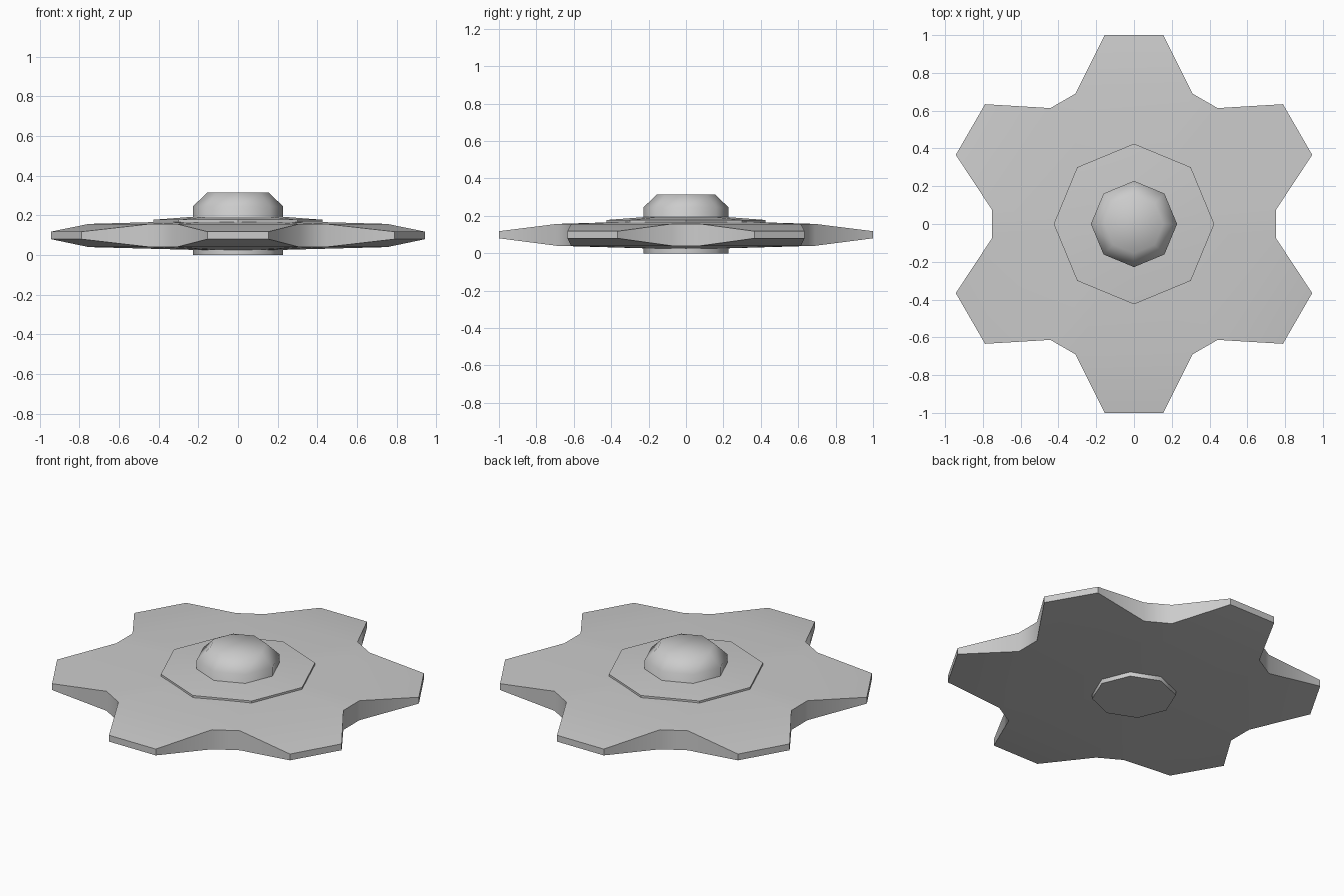
import bpy, bmesh
from math import sin, cos, pi, radians

if "Cube" in bpy.data.objects:
    bpy.data.objects.remove(bpy.data.objects["Cube"])


def finish(name, bm, angle):
    bmesh.ops.recalc_face_normals(bm, faces=bm.faces)
    mesh = bpy.data.meshes.new(name)
    bm.to_mesh(mesh)
    bm.free()
    ob = bpy.data.objects.new(name, mesh)
    bpy.context.collection.objects.link(ob)
    bpy.ops.object.select_all(action='DESELECT')
    ob.select_set(True)
    bpy.context.view_layer.objects.active = ob
    bpy.ops.object.shade_smooth_by_angle(angle=radians(angle))
    return ob


def turned(name, profile, sides, angle):
    """Stack of polygon rings (radius, z), capped at both ends."""
    bm = bmesh.new()
    rings = [[bm.verts.new((r * cos(2 * pi * i / sides), r * sin(2 * pi * i / sides), z))
              for i in range(sides)] for r, z in profile]
    for a, b in zip(rings, rings[1:]):
        for i in range(sides):
            j = (i + 1) % sides
            bm.faces.new((a[i], a[j], b[j], b[i]))
    bm.faces.new(rings[0][::-1])
    bm.faces.new(rings[-1])
    return finish(name, bm, angle)


# Six-toothed plate: thick in the middle, teeth thinning towards the tips
# one tooth pointing along +y: (x, y, bottom z, top z)
tooth = [(0.31, 0.69, 0.04, 0.157), (0.155, 1.0, 0.08, 0.118),
         (-0.155, 1.0, 0.08, 0.118), (-0.31, 0.69, 0.04, 0.157)]
bm = bmesh.new()
low, high = [], []
for k in range(6):
    c, s = cos(k * pi / 3), sin(k * pi / 3)
    for x, y, z0, z1 in tooth:
        px, py = c * x - s * y, s * x + c * y
        low.append(bm.verts.new((px, py, z0)))
        high.append(bm.verts.new((px, py, z1)))
n = len(low)
for ring, zc in ((low, 0.02), (high, 0.178)):
    centre = bm.verts.new((0, 0, zc))
    for k in range(0, n, 4):
        bm.faces.new(ring[k:k + 4])
        bm.faces.new((centre, ring[k], ring[k + 3]))
        bm.faces.new((centre, ring[k + 3], ring[(k + 4) % n]))
for i in range(n):
    j = (i + 1) % n
    bm.faces.new((low[i], low[j], high[j], high[i]))
finish("toothed_plate", bm, 40)

# Thin octagonal collar on top of the plate
turned("collar", [(0.425, 0.16), (0.425, 0.178), (0.2, 0.195)], 8, 30)

# Central hub running through the plate, with a rounded cap
turned("hub", [(0.228, 0.0), (0.228, 0.245), (0.155, 0.315)], 8, 60)
